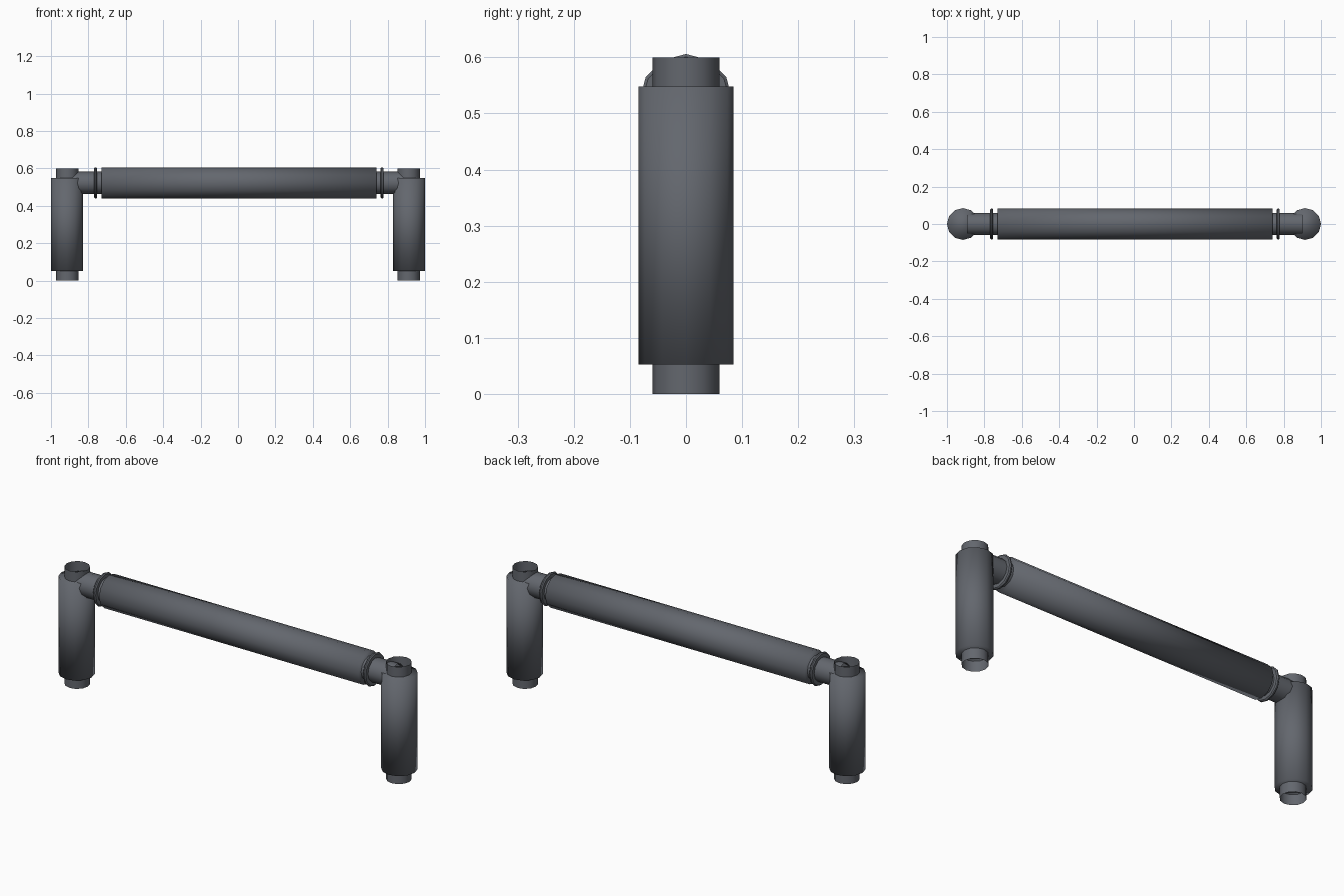
import bpy, bmesh, math
from mathutils import Matrix

if "Cube" in bpy.data.objects:
    bpy.data.objects.remove(bpy.data.objects["Cube"])

SIDES = 12

dark = bpy.data.materials.new("dark_grey")
dark.diffuse_color = (0.125, 0.135, 0.155, 1)
dark.use_nodes = True
dark.node_tree.nodes["Principled BSDF"].inputs["Base Color"].default_value = dark.diffuse_color


def lathe(name, profile, center, along_x=False, cap=False):
    """Revolve (radius, height) points into a low-sided part."""
    bm = bmesh.new()
    rings = []
    for r, h in profile:
        rings.append([bm.verts.new((r * math.cos(2 * math.pi * i / SIDES),
                                    r * math.sin(2 * math.pi * i / SIDES), h))
                      for i in range(SIDES)])
    for a, b in zip(rings, rings[1:]):
        for i in range(SIDES):
            j = (i + 1) % SIDES
            bm.faces.new((a[i], a[j], b[j], b[i]))
    if cap:
        bm.faces.new(rings[0][::-1])
        bm.faces.new(rings[-1])
    bmesh.ops.recalc_face_normals(bm, faces=bm.faces)
    if along_x:
        bm.transform(Matrix.Rotation(math.pi / 2, 4, 'Y'))
    bm.transform(Matrix.Translation(center))
    # Capped parts are smooth all over, caps included
    for f in bm.faces:
        f.smooth = True
    me = bpy.data.meshes.new(name)
    bm.to_mesh(me)
    bm.free()
    me.materials.append(dark)
    ob = bpy.data.objects.new(name, me)
    bpy.context.collection.objects.link(ob)
    if not cap:
        bpy.ops.object.select_all(action='DESELECT')
        bpy.context.view_layer.objects.active = ob
        ob.select_set(True)
        bpy.ops.object.shade_smooth_by_angle(angle=math.radians(40))
    return ob


BAR_Z = 0.523

# Horizontal tube and its padded grip
lathe("cross_tube", [(0.06, -0.893), (0.06, 0.9)], (0, 0, BAR_Z), True)
lathe("cross_grip", [(0.083, -0.735), (0.083, 0.735)],
      (0.005, 0, BAR_Z), True, cap=True)

for side, s in (("left", -1), ("right", 1)):
    # Open-ended upright tube with a solid sleeve around it
    lathe(side + "_leg_tube", [(0.06, 0.0), (0.06, 0.6)], (s * 0.912, 0, 0))
    lathe(side + "_leg_sleeve", [(0.085, 0.053), (0.085, 0.548)],
          (s * 0.915, 0, 0), cap=True)
    # Thin rounded collar beside the grip
    lathe(side + "_collar", [(0.06, -0.008), (0.078, -0.008), (0.083, -0.003),
                             (0.083, 0.003), (0.078, 0.008), (0.06, 0.008)],
          (s * 0.766 + 0.005, 0, BAR_Z), True)
